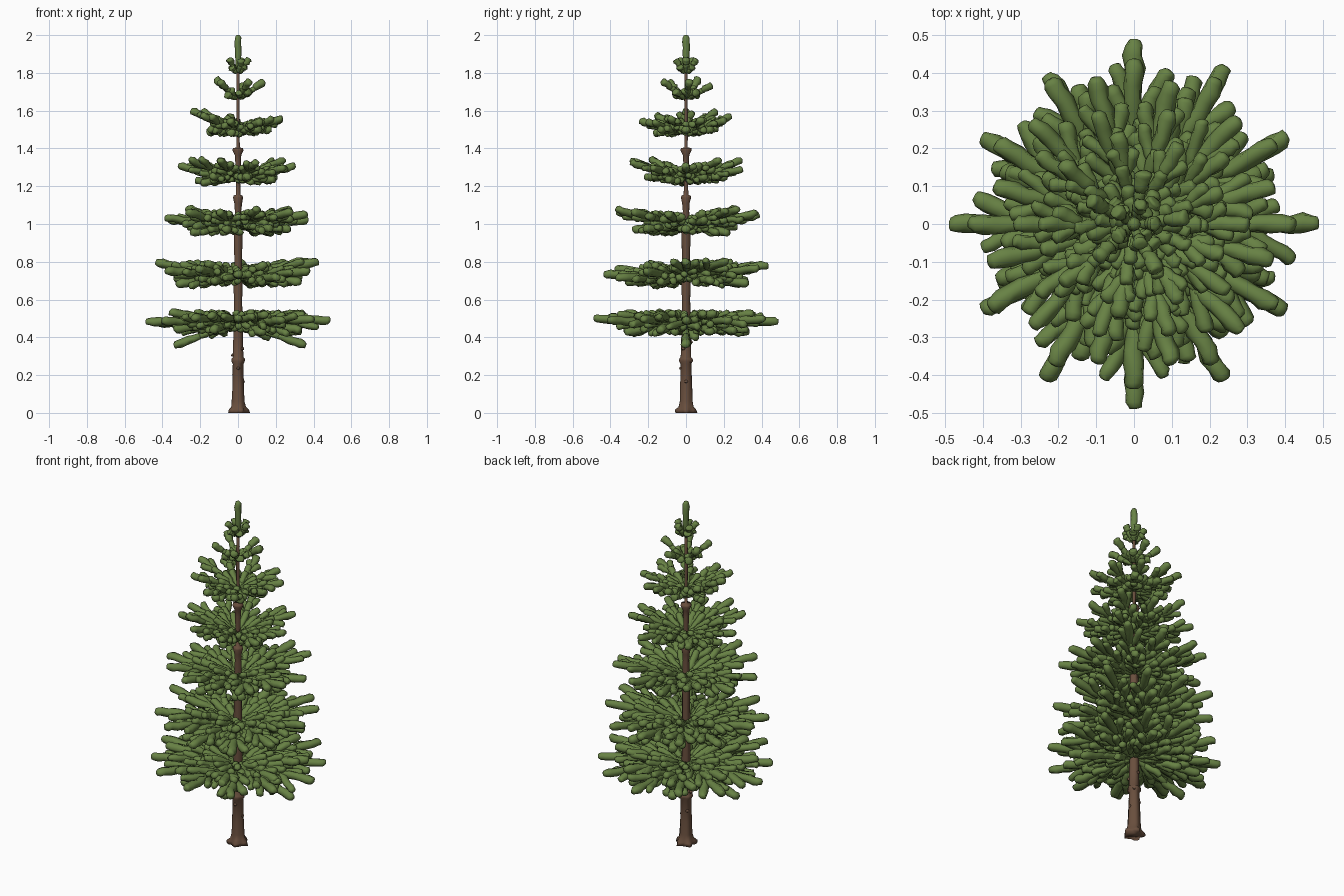
import bpy
import bmesh
import random
from math import cos, sin, pi, radians
from mathutils import Vector

random.seed(11)
UP = Vector((0, 0, 1))

cube = bpy.data.objects.get("Cube")
if cube:
    bpy.data.objects.remove(cube, do_unlink=True)


def make_material(name, rgb):
    mat = bpy.data.materials.new(name)
    mat.use_nodes = True
    color = (*rgb, 1)
    mat.diffuse_color = color
    bsdf = mat.node_tree.nodes["Principled BSDF"]
    bsdf.inputs["Base Color"].default_value = color
    bsdf.inputs["Roughness"].default_value = 0.9
    return mat


GREEN = make_material("needle green", (0.137, 0.222, 0.058))
BARK = make_material("bark brown", (0.14, 0.077, 0.047))


def finish(bm, name, mat):
    bmesh.ops.recalc_face_normals(bm, faces=bm.faces)
    mesh = bpy.data.meshes.new(name)
    bm.to_mesh(mesh)
    bm.free()
    mesh.materials.append(mat)
    for poly in mesh.polygons:
        poly.use_smooth = True
    obj = bpy.data.objects.new(name, mesh)
    bpy.context.collection.objects.link(obj)


def skin(bm, rings):
    """Join rings of points into a closed tube."""
    loops = [[bm.verts.new(p) for p in ring] for ring in rings]
    n = len(loops[0])
    for a, b in zip(loops, loops[1:]):
        for i in range(n):
            j = (i + 1) % n
            bm.faces.new((a[i], a[j], b[j], b[i]))
    bm.faces.new(loops[0][::-1])
    bm.faces.new(loops[-1])


# Length along a shoot and its relative thickness there
SHOOT = ((0, 0.4), (0.1, 0.75), (0.28, 0.9), (0.46, 0.95), (0.64, 1.0),
         (0.8, 1.02), (0.92, 0.92), (0.98, 0.68), (1.0, 0.35))


def shoot(bm, start, end, radius, sides=8, rough=0.15):
    """A lumpy needle-covered finger with a blunt tip."""
    axis = end - start
    length = axis.length
    axis.normalize()
    side = axis.cross(UP if abs(axis.z) < 0.95 else Vector((1, 0, 0))).normalized()
    lift = side.cross(axis)
    rings = []
    for t, k in SHOOT:
        centre = start + axis * (length * t)
        centre += (side * random.uniform(-1, 1) + lift * random.uniform(-1, 1)) * radius * 0.13
        ring = []
        for i in range(sides):
            a = 2 * pi * i / sides
            r = radius * k * random.uniform(1 - rough, 1 + rough)
            ring.append(centre + side * (r * cos(a)) + lift * (r * 0.9 * sin(a)))
        rings.append(ring)
    skin(bm, rings)


def branch(bm, z, azimuth, reach, rise, radius, pairs):
    """A bough with side shoots in pairs, and short ones above and below."""
    out = Vector((cos(azimuth), sin(azimuth), 0))
    across = Vector((-sin(azimuth), cos(azimuth), 0))
    base = Vector((0, 0, z)) + out * 0.012
    tip = out * reach + UP * (z + rise)
    spine = tip - base
    along = spine.normalized()
    shoot(bm, base, base + spine * 0.64, radius * 0.8)
    shoot(bm, base + spine * 0.55, tip, radius * 1.1)
    for k in range(pairs):
        t = 0.14 + 0.38 * k / max(1, pairs - 1)
        for sign in (-1, 1):
            size = reach * random.uniform(0.29, 0.37)
            turn = radians(random.uniform(18, 34)) * sign
            direction = along * cos(turn) + across * sin(turn)
            direction += UP * random.uniform(-0.24, 0.2)
            root = base + spine * (t + random.uniform(-0.03, 0.03))
            shoot(bm, root, root + direction * size, radius * random.uniform(0.85, 1.05))
    if pairs > 1:
        for t, tilt in ((0.1, 0.36), (0.34, 0.24), (0.3, -0.25)):
            root = base + spine * t
            direction = along + UP * tilt + across * random.uniform(-0.2, 0.2)
            shoot(bm, root, root + direction * reach * 0.28, radius * 0.9)


# Whorls: height, shoot radius, then rows of
# (count, offset in steps, reach, lowest rise, highest rise, pairs)
WHORLS = (
    (0.475, 0.023, ((12, 0, 0.475, 0.0, 0.03, 3), (8, 0.5, 0.39, 0.04, 0.06, 2),
                    (8, 0.5, 0.36, -0.05, -0.03, 3), (2, 0, 0.35, -0.125, -0.115, 1))),
    (0.715, 0.023, ((12, 0, 0.44, 0.0, 0.11, 3), (8, 0.5, 0.36, -0.04, 0.0, 3),
                    (5, 0.2, 0.26, 0.06, 0.09, 2))),
    (0.985, 0.022, ((12, 0.5, 0.395, 0.03, 0.11, 3), (7, 0, 0.29, -0.04, 0.01, 3),
                    (4, 0.3, 0.2, 0.06, 0.08, 1))),
    (1.235, 0.020, ((10, 0, 0.315, 0.04, 0.11, 3), (7, 0.5, 0.225, -0.01, 0.02, 3))),
    (1.49, 0.020, ((9, 0.5, 0.25, 0.05, 0.12, 2), (7, 0, 0.18, -0.01, 0.02, 2))),
    (1.665, 0.020, ((5, 0.1, 0.14, 0.07, 0.11, 1), (4, 0.5, 0.085, 0.02, 0.04, 0))),
    (1.80, 0.018, ((5, 0, 0.058, 0.07, 0.085, 0), (4, 0.5, 0.05, 0.025, 0.04, 0))),
)
for level, (z, radius, rows) in enumerate(WHORLS):
    bm = bmesh.new()
    for count, offset, reach, low, high, pairs in rows:
        for i in range(count):
            turn = 2 * pi * (i + offset) / count
            # boughs on the four axes of the lowest whorl reach furthest
            span = reach * random.uniform(0.96, 1.02)
            if level == 0 and i % 3 == 0 and offset == 0:
                span = reach * 1.03
            branch(bm, z, turn, span, random.uniform(low, high), radius, pairs)
    finish(bm, "branch_whorl_%d" % (level + 1), GREEN)

# Upright leader shoot at the top
bm = bmesh.new()
shoot(bm, Vector((0, 0, 1.82)), Vector((0, 0, 2.0)), 0.019, rough=0.08)
finish(bm, "leader_shoot", GREEN)

# Trunk with flared roots and bark collars between the whorls
TRUNK = ((0, 0.052), (0.018, 0.05), (0.032, 0.039), (0.06, 0.034), (0.14, 0.031),
         (0.26, 0.028), (0.275, 0.036), (0.288, 0.034), (0.295, 0.027), (0.4, 0.026),
         (0.6, 0.022), (0.66, 0.024), (0.8, 0.02), (0.93, 0.023), (1.07, 0.017),
         (1.11, 0.02), (1.14, 0.027), (1.15, 0.024), (1.155, 0.012), (1.21, 0.011),
         (1.33, 0.015), (1.365, 0.017), (1.39, 0.029), (1.402, 0.027), (1.405, 0.009),
         (1.46, 0.009), (1.7, 0.009), (1.88, 0.006))
bm = bmesh.new()
rings = []
for z, radius in TRUNK:
    ring = []
    for i in range(20):
        a = 2 * pi * i / 20
        flare = (0.18 if z < 0.03 else 0.04) * cos(5 * a)
        r = radius * (1 + flare + random.uniform(-0.06, 0.06))
        ring.append(Vector((r * cos(a), r * sin(a), z)))
    rings.append(ring)
skin(bm, rings)
finish(bm, "trunk", BARK)

# Short stubs of old twigs on the bare lower trunk
bm = bmesh.new()
for i in range(7):
    a = i * 2.4
    out = Vector((cos(a), sin(a), 0))
    start = out * 0.012 + UP * (0.16 + 0.035 * i)
    shoot(bm, start, start + out * 0.023 + UP * 0.008, 0.009, sides=6)
finish(bm, "twig_stubs", BARK)
